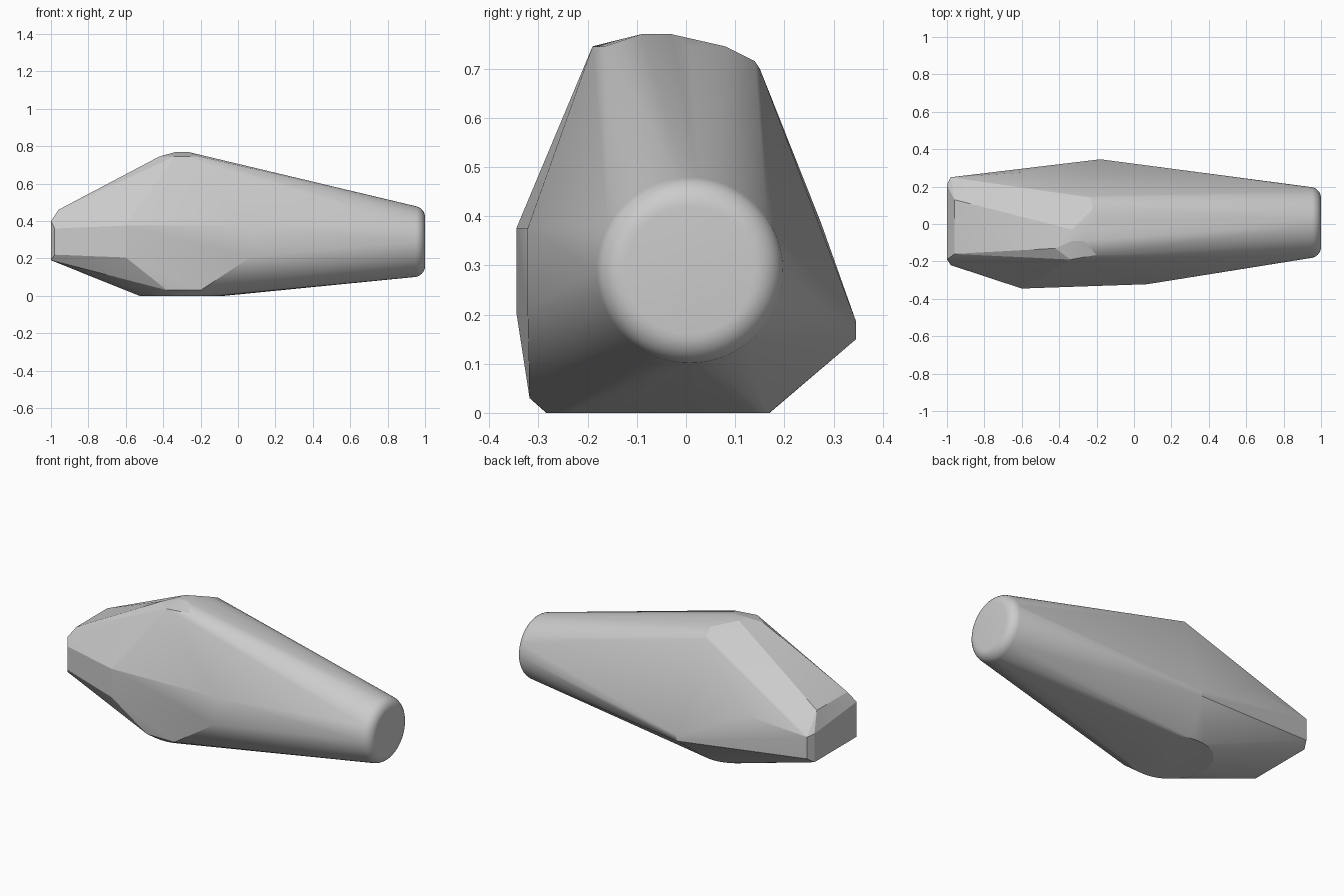
import bpy, bmesh, math

if "Cube" in bpy.data.objects:
    bpy.data.objects.remove(bpy.data.objects["Cube"])

pts = []

def ring(center, radius, axis, n=64):
    # circle of hull points around the x or z axis
    cx, cy, cz = center
    for i in range(n):
        a = 2 * math.pi * i / n
        u, v = radius * math.cos(a), radius * math.sin(a)
        pts.append((cx, cy + u, cz + v) if axis == 'x' else (cx + u, cy + v, cz))

# rounded round end on the right
for i in range(9):
    t = math.radians(90 * i / 8)
    ring((0.94 + 0.06 * math.sin(t), 0.008, 0.29), 0.13 + 0.06 * math.cos(t), 'x')

# flat round base
ring((-0.3, -0.057, 0), 0.227, 'z')

# chamfered square end on the left
pts += [(-1, 0.21, 0.19), (-1, -0.19, 0.19), (-1, 0.21, 0.36), (-1, -0.19, 0.40),
        (-0.98, 0.25, 0.22), (-0.98, 0.25, 0.35), (-0.98, -0.22, 0.22), (-0.98, -0.22, 0.36),
        (-0.96, 0.13, 0.46), (-0.96, -0.16, 0.46)]

# front facet
pts += [(-0.6, -0.345, 0.375), (-0.6, -0.345, 0.205), (-0.38, -0.318, 0.03),
        (-0.2, -0.318, 0.03), (0.07, -0.322, 0.21), (0.07, -0.322, 0.375)]

# back ridge
pts += [(-0.18, 0.346, 0.185), (-0.18, 0.346, 0.15), (-0.6, 0.275, 0.385)]

# crown
pts += [(-0.33, -0.09, 0.77), (-0.27, -0.09, 0.77), (-0.27, -0.03, 0.77), (-0.33, -0.03, 0.77),
        (-0.42, -0.13, 0.745), (-0.34, -0.19, 0.745), (-0.2, -0.165, 0.745),
        (-0.18, -0.08, 0.745), (-0.18, 0.01, 0.745), (-0.22, 0.08, 0.745),
        (-0.23, 0.14, 0.715), (-0.23, 0.15, 0.70)]

# wrap every part of the stone in one convex skin
bm = bmesh.new()
for p in pts:
    bm.verts.new(p)
bmesh.ops.convex_hull(bm, input=bm.verts)
bmesh.ops.delete(bm, geom=[v for v in bm.verts if not v.link_faces], context='VERTS')
bmesh.ops.dissolve_limit(bm, angle_limit=math.radians(0.5), verts=bm.verts, edges=bm.edges)
bmesh.ops.recalc_face_normals(bm, faces=bm.faces)
mesh = bpy.data.meshes.new("faceted_stone")
bm.to_mesh(mesh)
bm.free()
obj = bpy.data.objects.new("faceted_stone", mesh)
bpy.context.collection.objects.link(obj)
bpy.context.view_layer.objects.active = obj
obj.select_set(True)
bpy.ops.object.shade_smooth_by_angle(angle=math.radians(14))
